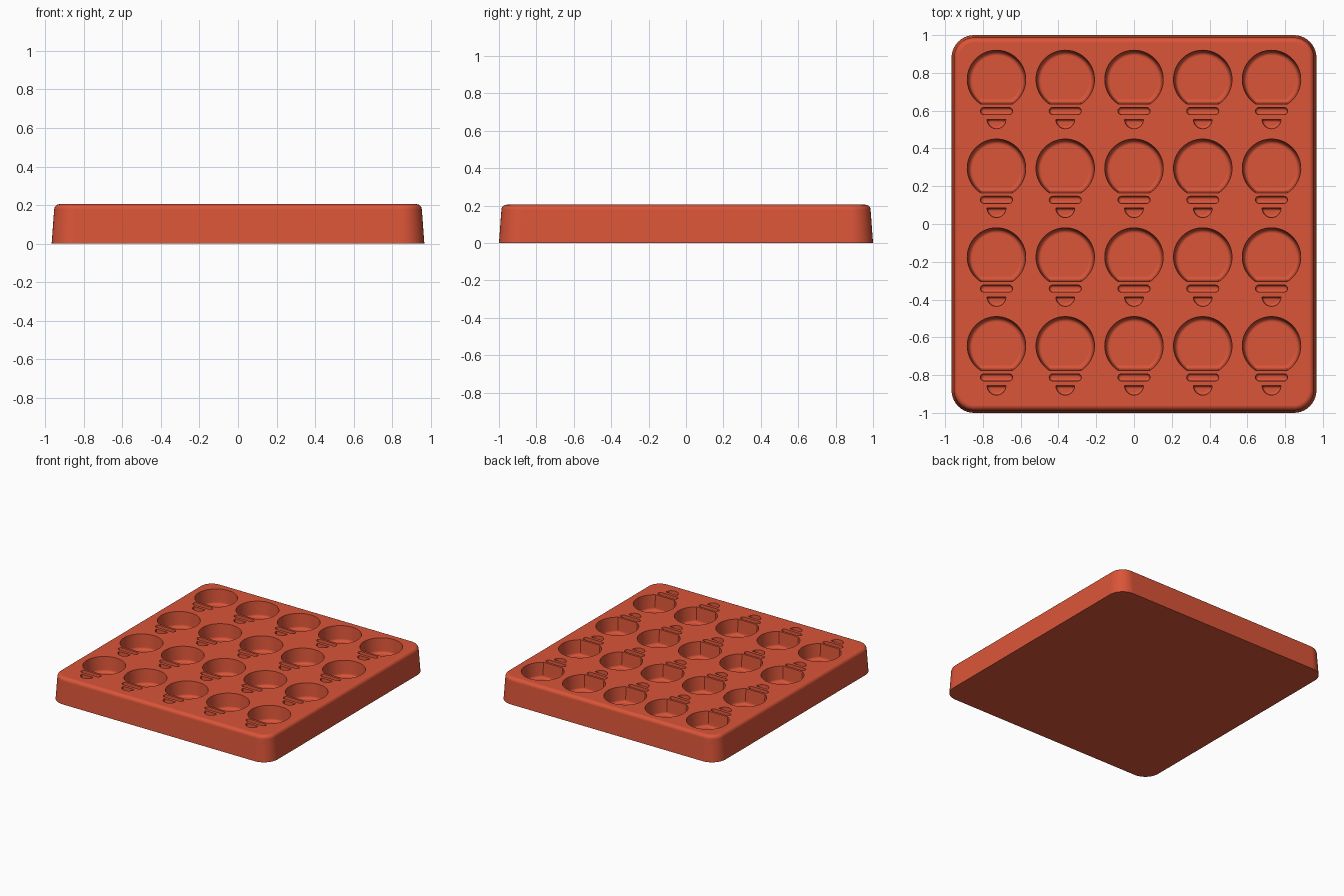
import bpy, bmesh, math
from math import sin, cos, pi, acos

if "Cube" in bpy.data.objects:
    bpy.data.objects.remove(bpy.data.objects["Cube"])

HEIGHT = 0.205
COLS, ROWS = 5, 4
STEP_X, STEP_Y = 0.364, 0.47
TOP_ROW = 0.765

red = bpy.data.materials.new("brick_red")
red.use_nodes = True
red.diffuse_color = (0.70, 0.09, 0.04, 1)
red.node_tree.nodes["Principled BSDF"].inputs["Base Color"].default_value = red.diffuse_color


def rounded_rect(hx, hy, r, seg=10):
    pts = []
    for k, (sx, sy) in enumerate([(1, 1), (-1, 1), (-1, -1), (1, -1)]):
        for i in range(seg + 1):
            a = (k + i / seg) * pi / 2
            pts.append((sx * (hx - r) + r * cos(a), sy * (hy - r) + r * sin(a)))
    return pts


def cut_disc(r, d, side, seg):
    """Disc with a straight chord at distance d towards side * y."""
    half = acos(d / r)
    start = side * pi / 2 + half
    sweep = 2 * pi - 2 * half
    return [(r * cos(start + sweep * i / seg), r * sin(start + sweep * i / seg))
            for i in range(seg + 1)]


def loft(bm, rings, x=0, y=0):
    """Closed solid through outlines given as (points, z)."""
    loops = [[bm.verts.new((x + px, y + py, z)) for px, py in pts] for pts, z in rings]
    n = len(loops[0])
    for low, high in zip(loops, loops[1:]):
        for i in range(n):
            j = (i + 1) % n
            bm.faces.new((low[i], low[j], high[j], high[i]))
    bm.faces.new(loops[0][::-1])
    bm.faces.new(loops[-1])


def finish(bm, name):
    bmesh.ops.recalc_face_normals(bm, faces=bm.faces)
    mesh = bpy.data.meshes.new(name)
    bm.to_mesh(mesh)
    bm.free()
    mesh.materials.append(red)
    obj = bpy.data.objects.new(name, mesh)
    bpy.context.collection.objects.link(obj)
    return obj


def pocket(depth, fillet, draft, steps=5):
    """(inset, z) pairs of a drafted pocket with a rounded floor."""
    floor = HEIGHT - depth
    prof = []
    for i in range(steps + 1):
        a = i / steps * pi / 2
        prof.append((draft + fillet * (1 - sin(a)), floor + fillet * (1 - cos(a))))
    prof.append((0, HEIGHT))
    # continue the wall slightly above the surface for a clean cut
    prof.append((-0.002, HEIGHT + 0.02))
    return prof


# Tray body: drafted walls and a rounded upper rim
bm = bmesh.new()
fillet, draft = 0.028, 0.013
body = [(0, 0)]
for i in range(6):
    a = i / 5 * pi / 2
    body.append((draft + fillet * (1 - cos(a)), HEIGHT - fillet + fillet * sin(a)))
loft(bm, [(rounded_rect(0.966 - t, 1.0 - t, 0.12 - t), z) for t, z in body])
tray = finish(bm, "tray")

# Light-bulb pockets: globe, collar slot and contact tip
bm = bmesh.new()
for col in range(COLS):
    for row in range(ROWS):
        x = (col - (COLS - 1) / 2) * STEP_X
        y = TOP_ROW - row * STEP_Y
        loft(bm, [(cut_disc(0.155 - t, 0.13 - t, -1, 48), z)
                  for t, z in pocket(0.12, 0.02, 0.008)], x, y)
        loft(bm, [(rounded_rect(0.085 - t, 0.019 - t, 0.0185 - t, 5), z)
                  for t, z in pocket(0.045, 0.013, 0.002)], x, y - 0.167)
        loft(bm, [(cut_disc(0.05 - t, -t, 1, 16), z)
                  for t, z in pocket(0.045, 0.013, 0.002)], x, y - 0.211)
cutter = finish(bm, "bulb_pocket_cutter")
cutter.hide_render = True

cut = tray.modifiers.new("pockets", "BOOLEAN")
cut.operation = "DIFFERENCE"
cut.solver = "EXACT"
cut.object = cutter
bpy.context.view_layer.objects.active = tray
tray.select_set(True)
cutter.select_set(False)
bpy.ops.object.modifier_apply(modifier=cut.name)
bpy.data.objects.remove(cutter)

# Smooth fillets, crisp pocket rims, flat top
bpy.ops.object.shade_smooth_by_angle(angle=math.radians(35))
weighted = tray.modifiers.new("flat_faces", "WEIGHTED_NORMAL")
weighted.keep_sharp = True
